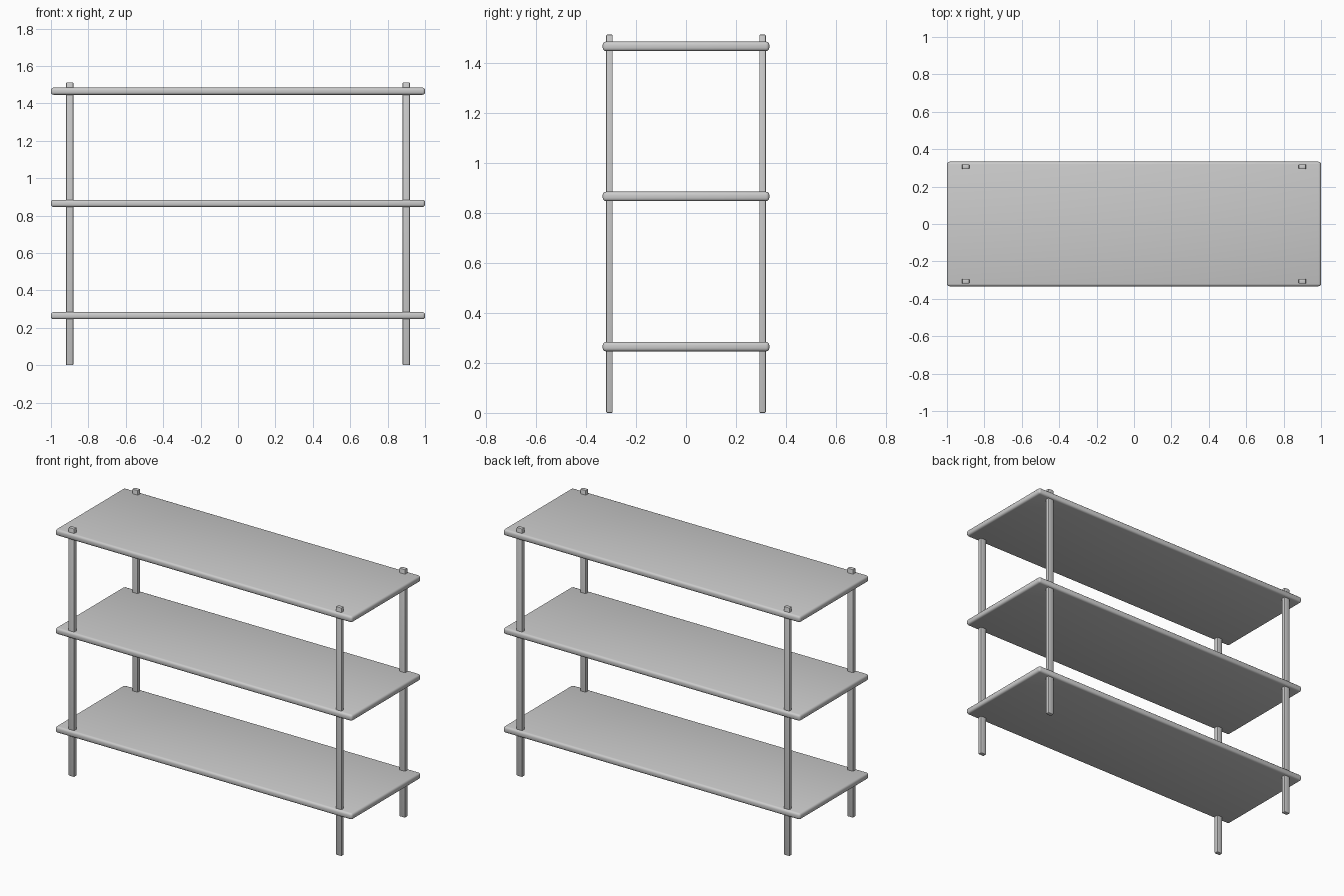
import bpy

if "Cube" in bpy.data.objects:
    bpy.data.objects.remove(bpy.data.objects["Cube"])


def rounded_box(name, size, location, bevel, segments):
    """Box with softened edges and smooth shading."""
    bpy.ops.mesh.primitive_cube_add(size=1, location=location)
    obj = bpy.context.object
    obj.name = name
    obj.scale = size
    bpy.ops.object.transform_apply(location=False, rotation=False, scale=True)
    mod = obj.modifiers.new("soft_edges", 'BEVEL')
    mod.width = bevel
    mod.segments = segments
    mod.limit_method = 'NONE'
    bpy.ops.object.modifier_apply(modifier=mod.name)
    bpy.ops.object.shade_smooth_by_angle()
    return obj


# Three evenly spaced shelves
for label, z in (("lower", 0.265), ("middle", 0.865), ("upper", 1.465)):
    rounded_box(f"{label}_shelf", (2.0, 0.666, 0.038), (0, 0, z), 0.013, 3)

# Four flat posts that pass through the shelves, inset from the ends
HEIGHT = 1.512
for side, x in (("left", -0.9), ("right", 0.9)):
    for end, y in (("front", -0.306), ("back", 0.306)):
        rounded_box(f"{end}_{side}_post", (0.039, 0.026, HEIGHT),
                    (x, y, HEIGHT / 2), 0.005, 2)
